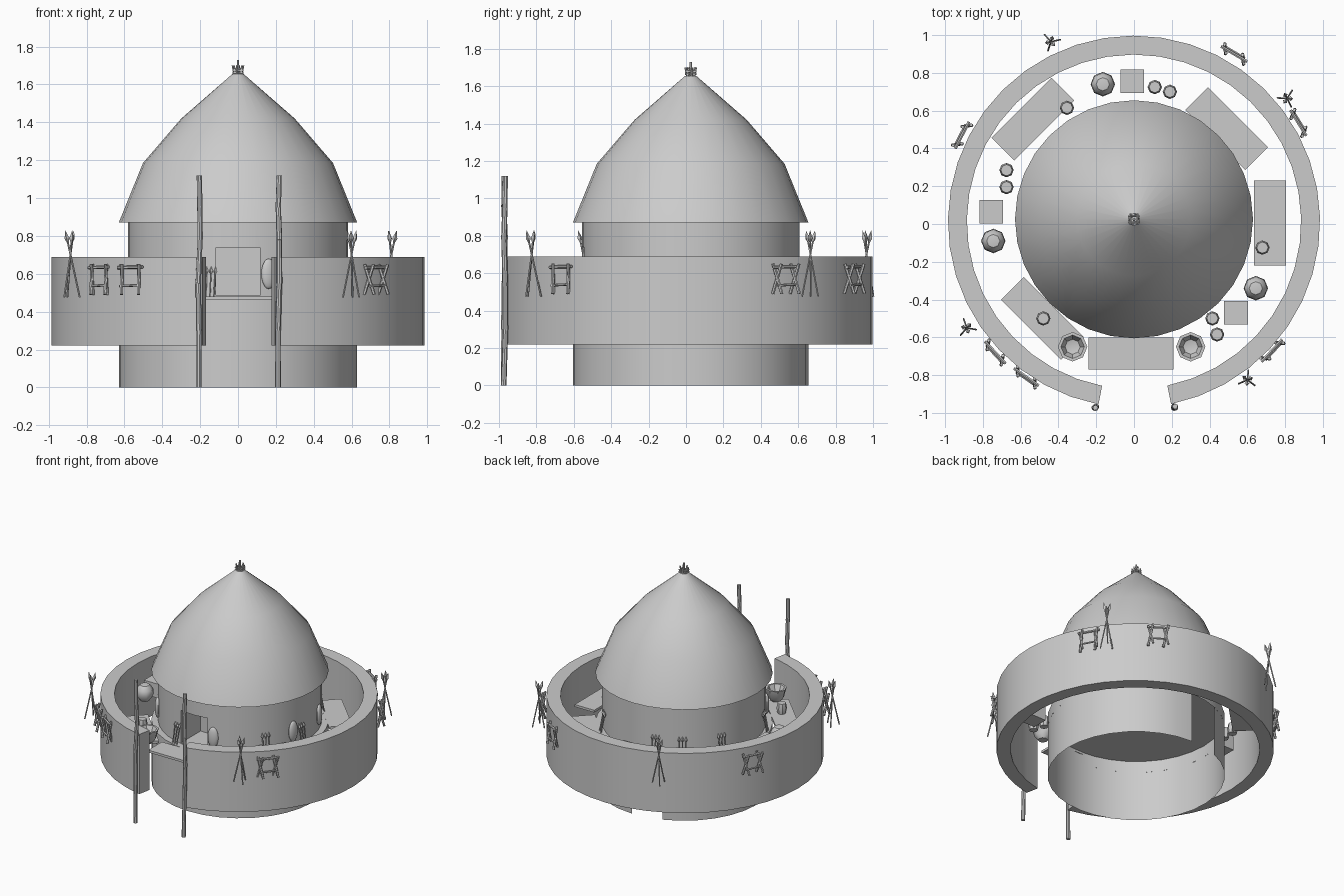
import bpy, bmesh, math, random
from math import sin, cos, radians, pi
from mathutils import Vector, Matrix

random.seed(4)
cube = bpy.data.objects.get("Cube")
if cube:
    bpy.data.objects.remove(cube, do_unlink=True)

GREY = 0.6
clay = bpy.data.materials.new("plain_grey")
clay.diffuse_color = (GREY, GREY, GREY, 1)
clay.use_nodes = True
clay.node_tree.nodes["Principled BSDF"].inputs["Base Color"].default_value = (GREY, GREY, GREY, 1)

CY = 0.025      # hut centre in y
YARD = 0.48     # level of the yard items


def finish(name, bm, smooth=40):
    bmesh.ops.recalc_face_normals(bm, faces=bm.faces)
    mesh = bpy.data.meshes.new(name)
    bm.to_mesh(mesh)
    bm.free()
    mesh.materials.append(clay)
    ob = bpy.data.objects.new(name, mesh)
    bpy.context.collection.objects.link(ob)
    if smooth:
        bpy.ops.object.select_all(action='DESELECT')
        ob.select_set(True)
        bpy.context.view_layer.objects.active = ob
        bpy.ops.object.shade_smooth_by_angle(angle=radians(smooth))
    return ob


def lathe(name, profile, centre, sides=32, start=0, end=360, closed=False, smooth=40):
    """Turn an (r, z) profile about the vertical axis."""
    bm = bmesh.new()
    full = end - start >= 360
    rows = []
    for i in range(sides if full else sides + 1):
        a = radians(start + (end - start) * i / sides)
        rows.append([bm.verts.new((centre[0] + r * cos(a), centre[1] + r * sin(a), z))
                     for r, z in profile])
    n = len(profile)
    for i in range(sides):
        p, q = rows[i], rows[(i + 1) % len(rows)]
        for j in range(n if closed else n - 1):
            k = (j + 1) % n
            bm.faces.new((p[j], q[j], q[k], p[k]))
    if closed and not full:
        bm.faces.new(rows[0])
        bm.faces.new(rows[-1])
    bmesh.ops.remove_doubles(bm, verts=bm.verts, dist=0.0005)
    return finish(name, bm, smooth)


def box(name, loc, size, turn=0):
    bm = bmesh.new()
    m = Matrix.Translation(loc) @ Matrix.Rotation(radians(turn), 4, 'Z') @ Matrix.Diagonal((*size, 1))
    bmesh.ops.create_cube(bm, size=1, matrix=m)
    return finish(name, bm, 0)


def stick(bm, a, b, r1, r2=None, sides=6):
    a, b = Vector(a), Vector(b)
    d = b - a
    m = Matrix.Translation((a + b) / 2) @ d.to_track_quat('Z', 'Y').to_matrix().to_4x4()
    bmesh.ops.create_cone(bm, cap_ends=True, segments=sides, radius1=r1,
                          radius2=r1 if r2 is None else r2, depth=d.length, matrix=m)


def spear(bm, a, b, r, head):
    a, b = Vector(a), Vector(b)
    d = (b - a).normalized()
    stick(bm, a, b, r)
    stick(bm, b, b + d * head * 0.35, r, r * 2.6, 4)
    stick(bm, b + d * head * 0.35, b + d * head, r * 2.6, 0.0005, 4)


def place(ob, x, y, turn):
    ob.location = (x, y, 0)
    ob.rotation_euler.z = turn


# Foundation skirt with a low opening at the back, and the floor above it
lathe("foundation_skirt", [(0.63, 0), (0.63, 0.39)], (0, CY), 30, 111, 449)
lathe("foundation_top", [(0.63, 0.39), (0.63, YARD), (0, YARD)], (0, CY), 32)

# Hut wall with a recessed doorway
wall = lathe("hut_wall", [(0, 0.475), (0.582, 0.475), (0.582, 0.875), (0, 0.875)], (0, CY), 40)
cutter = box("doorway_cutter", (0, -0.5, 0.612), (0.23, 0.4, 0.256))
cutter.hide_render = True
cutter.hide_viewport = True
cut = wall.modifiers.new("doorway", 'BOOLEAN')
cut.operation = 'DIFFERENCE'
cut.object = cutter

# Roof and the crown of sticks on top
lathe("roof", [(0.58, 0.87), (0.63, 0.87), (0.502, 1.185), (0.3, 1.42), (0.03, 1.655), (0, 1.655)],
      (0, CY), 32)
bm = bmesh.new()
for i in range(6):
    a = i * pi / 3
    stick(bm, (0.016 * cos(a), CY + 0.016 * sin(a), 1.64),
          (0.03 * cos(a + 0.3), CY + 0.03 * sin(a + 0.3), 1.70), 0.007, 0.005)
stick(bm, (0, CY, 1.64), (0, CY, 1.73), 0.009, 0.007)
for z in (1.66, 1.675):
    for s in (-1, 1):
        stick(bm, (-0.03, CY + s * 0.018, z), (0.03, CY + s * 0.018, z), 0.006)
        stick(bm, (s * 0.018, CY - 0.03, z + 0.005), (s * 0.018, CY + 0.03, z + 0.005), 0.006)
finish("roof_crown", bm)

# Outer ring wall, open at the front gate
lathe("ring_wall", [(0.985, 0.22), (0.985, 0.688), (0.885, 0.688), (0.885, 0.22)],
      (0, 0.012), 38, -78.5, 259, closed=True)

# Slightly crooked gate poles
for side, x in (("right", -0.205), ("left", 0.215)):
    bm = bmesh.new()
    pts = [Vector((x + random.uniform(-0.006, 0.006), -0.97 + random.uniform(-0.006, 0.006), z))
           for z in (0, 0.3, 0.55, 0.78, 0.95, 1.12)]
    for a, b in zip(pts, pts[1:]):
        stick(bm, a, b, 0.015, 0.014, 8)
    finish("gate_pole_" + side, bm)

# Mats around the hut
for x, y, turn in ((-0.015, -0.685, 0), (0.72, 0.005, 90), (-0.535, 0.555, 45),
                   (0.49, 0.505, -45), (-0.485, -0.5, -45)):
    box("mat", (x, y, YARD - 0.008), (0.45, 0.17, 0.018), turn)

# Crates
for x, y in ((-0.01, 0.755), (-0.755, 0.065), (0.54, -0.47)):
    box("crate", (x, y, YARD + 0.045), (0.125, 0.125, 0.11))

# Small barrels
for x, y in ((-0.355, 0.615), (0.11, 0.725), (0.19, 0.7), (-0.675, 0.285), (-0.675, 0.195),
             (0.68, -0.125), (0.415, -0.5), (0.44, -0.585), (-0.48, -0.5)):
    lathe("barrel", [(0, YARD), (0.03, YARD), (0.038, YARD + 0.04), (0.03, YARD + 0.08), (0, YARD + 0.08)],
          (x, y), 8)

# Round jars and open bowls
for x, y in ((-0.165, 0.74), (-0.745, -0.09), (0.645, -0.34)):
    lathe("jar", [(0, YARD), (0.035, YARD), (0.065, YARD + 0.045), (0.06, YARD + 0.09),
                  (0.035, YARD + 0.12), (0, YARD + 0.125)], (x, y), 8)
for x, y in ((-0.325, -0.65), (0.3, -0.65)):
    lathe("bowl", [(0, YARD), (0.035, YARD), (0.06, YARD + 0.03), (0.078, YARD + 0.1),
                   (0.062, YARD + 0.1), (0.04, YARD + 0.05), (0, YARD + 0.04)], (x, y), 8)

# Crossed spears leaning outside the ring wall
for x, y in ((-0.44, 0.965), (0.81, 0.665), (-0.885, -0.55), (0.6, -0.825)):
    bm = bmesh.new()
    for a in (0.3, 2.4, 4.5):
        u = Vector((cos(a), sin(a), 0))
        spear(bm, u * 0.05 + Vector((0, 0, 0.475)), u * -0.014 + Vector((0, 0, 0.765)), 0.005, 0.065)
    place(finish("crossed_spears", bm), x, y, math.atan2(y, x))

# Trestle racks hung on the ring wall: crossed ends and two bars
for x, y in ((0.53, 0.9), (0.87, 0.535), (-0.91, 0.47), (-0.735, -0.68), (-0.57, -0.81), (0.73, -0.67)):
    bm = bmesh.new()
    for s in (-1, 1):
        for t in (-1, 1):
            stick(bm, (0.022 * t, s * 0.055 + 0.015 * t, 0.49), (-0.018 * t, s * 0.055 - 0.015 * t, 0.65), 0.009)
    stick(bm, (0, -0.08, 0.632), (0, 0.08, 0.636), 0.009)
    stick(bm, (0.01, -0.06, 0.535), (0.01, 0.06, 0.54), 0.007)
    place(finish("trestle_rack", bm), x, y, math.atan2(y, x))

# Spears and oval shields leaning on the hut wall
for deg in (-104, -37, -7, 50, 105, 124, 152, 200):
    bm = bmesh.new()
    for t in (-0.022, 0, 0.022):
        spear(bm, (0.615, t, YARD), (0.592, t * 1.1, 0.6), 0.004, 0.04)
    place(finish("wall_spears", bm), 0, CY, radians(deg))
for deg in (-140, -74, -15, 18):
    bm = bmesh.new()
    bmesh.ops.create_uvsphere(bm, u_segments=16, v_segments=10, radius=1,
                              matrix=Matrix.Translation((0.588, 0, 0.6)) @ Matrix.Diagonal((0.02, 0.04, 0.08, 1)))
    place(finish("wall_shield", bm), 0, CY, radians(deg))
